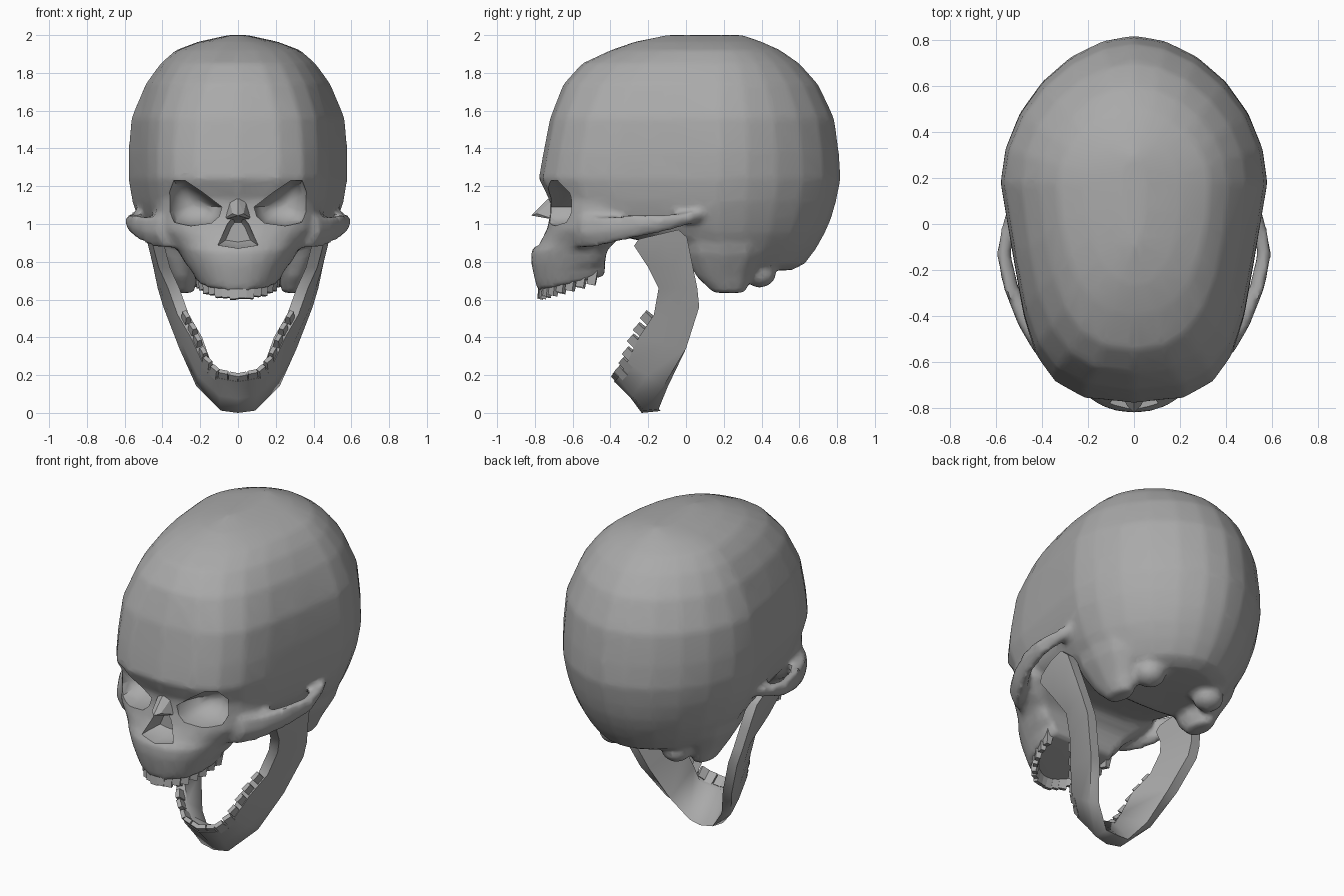
import bpy, bmesh
from math import sin, cos, pi, radians
from mathutils import Vector, Matrix

if "Cube" in bpy.data.objects:
    bpy.data.objects.remove(bpy.data.objects["Cube"])

bone = bpy.data.materials.new("bone_grey")
bone.use_nodes = True
GREY = (0.4, 0.4, 0.4, 1)
bone.diffuse_color = GREY
bone.node_tree.nodes["Principled BSDF"].inputs["Base Color"].default_value = GREY


def make(name, bm):
    bmesh.ops.recalc_face_normals(bm, faces=bm.faces)
    mesh = bpy.data.meshes.new(name)
    bm.to_mesh(mesh)
    bm.free()
    mesh.materials.append(bone)
    ob = bpy.data.objects.new(name, mesh)
    bpy.context.collection.objects.link(ob)
    return ob


def select(*obs):
    bpy.ops.object.select_all(action='DESELECT')
    for ob in obs:
        ob.select_set(True)
    bpy.context.view_layer.objects.active = obs[0]


def smooth(ob, angle=50):
    select(ob)
    bpy.ops.object.shade_smooth_by_angle(angle=radians(angle))


def modify(ob, kind, **settings):
    select(ob)
    mod = ob.modifiers.new(kind.lower(), kind)
    for key, value in settings.items():
        setattr(mod, key, value)
    bpy.ops.object.modifier_apply(modifier=mod.name)


def loft(name, rings):
    """Skin a list of equal-length rings and cap both ends."""
    bm = bmesh.new()
    rows = [[bm.verts.new(p) for p in ring] for ring in rings]
    n = len(rows[0])
    for a, b in zip(rows, rows[1:]):
        for i in range(n):
            j = (i + 1) % n
            bm.faces.new((a[i], a[j], b[j], b[i]))
    bm.faces.new(rows[0])
    bm.faces.new(rows[-1])
    return make(name, bm)


def spow(v, n):
    return (1 if v >= 0 else -1) * abs(v) ** (2 / n)


# Cranium: egg-shaped sections (height, half width, front y, back y)
LEVELS = [(2.0, .05, -.1, .3), (1.965, .21, -.27, .4), (1.92, .33, -.4, .5),
          (1.85, .41, -.55, .6), (1.74, .49, -.65, .7), (1.56, .565, -.72, .785),
          (1.38, .58, -.755, .81), (1.24, .58, -.78, .82), (1.12, .56, -.72, .795),
          (1.03, .53, -.69, .77), (.95, .5, -.42, .735), (.87, .45, -.05, .69),
          (.79, .39, .02, .63), (.755, .3, .07, .56)]


def egg(z, w, yf, yb, count=24):
    yc = .18
    low = min(1, (2 - z) / .5)
    n = 2.2 + .6 * low
    ring = []
    for i in range(count):
        t = 2 * pi * i / count
        if sin(t) < 0:
            f = -spow(sin(t), n)
            pinch = 1 - .09 * low * sin(pi * f)
            ring.append((w * pinch * spow(cos(t), n), yc - (yc - yf) * f, z))
        else:
            ring.append((w * spow(cos(t), 1.85), yc + (yb - yc) * spow(sin(t), 1.85), z))
    return ring


skull = loft("skull", [egg(*lv) for lv in LEVELS])

# Face: rounded front, straight sides (height, half width, front y, centre y, back y)
FACE = [(.64, .22, -.785, -.5, -.43), (.7, .25, -.8, -.5, -.43), (.79, .28, -.82, -.5, -.43),
        (.86, .32, -.82, -.47, -.42), (.9, .37, -.78, -.42, -.38), (.97, .43, -.74, -.38, -.3),
        (1.05, .44, -.72, -.36, -.25), (1.15, .44, -.72, -.35, -.25), (1.24, .43, -.75, -.35, -.25),
        (1.3, .37, -.72, -.35, -.25)]


def muzzle(z, w, yf, yc, yb, count=14):
    n = 2.5 if z > .92 else 2.2
    ring = [(w * .92, yb, z)]
    for i in range(count + 1):
        t = pi * i / count
        ring.append((w * spow(cos(t), n), yc + (yf - yc) * spow(sin(t), n), z))
    ring.append((-w * .92, yb, z))
    if z < .75:
        ring = [(x, y, h + .08 * (y + .8) / .35) for x, y, h in ring]
    return ring


parts = [loft("face", [muzzle(*lv) for lv in FACE])]

# Cheek arches: (x, y, z, height, thickness) along the arch
ARCH = [(.2, -.63, .915, .1, .1), (.37, -.56, .95, .17, .13), (.46, -.44, .96, .16, .09),
        (.535, -.28, .985, .13, .065), (.568, -.13, 1.0, .1, .06), (.54, .02, 1.03, .07, .06),
        (.5, .13, 1.06, .04, .05)]
# Bony points under the skull behind the jaw hinge: (z, x, y, x radius, y radius)
MASTOID = [(.97, .36, .2, .13, .25), (.84, .33, .2, .125, .22), (.72, .3, .2, .085, .15),
           (.635, .285, .23, .055, .09)]
for s in (1, -1):
    parts.append(loft("cheek_arch", [[(s * (x + dx * t), y, z + dz * h) for dx, dz in
                                      ((.4, .5), (.5, 0), (.1, -.5), (-.5, -.35), (-.5, .4))]
                                     for x, y, z, h, t in ARCH]))
    parts.append(loft("mastoid", [[(s * (x + rx * cos(k * pi / 5)), y + ry * sin(k * pi / 5), z)
                                   for k in range(10)] for z, x, y, rx, ry in MASTOID]))
    bm = bmesh.new()
    bmesh.ops.create_icosphere(bm, subdivisions=2, radius=1,
                               matrix=Matrix.Translation((s * .21, .39, .735))
                               @ Matrix.Diagonal((.09, .09, .075, 1)))
    parts.append(make("base_bump", bm))

# Fuse the bones into one softly blended shell
select(skull, *parts)
bpy.ops.object.join()
modify(skull, 'REMESH', mode='VOXEL', voxel_size=.018)
modify(skull, 'SMOOTH', factor=.5, iterations=6)
modify(skull, 'DECIMATE', ratio=.2)


# Eye sockets and nose opening
def bowl(name, outline, depths):
    cx = sum(p[0] for p in outline) / len(outline)
    cz = sum(p[1] for p in outline) / len(outline)
    return loft(name, [[(cx + (x - cx) * s, y, cz + (z - cz) * s) for x, z in outline]
                       for y, s in depths])


SOCKET = [(.085, 1.09), (.19, 1.17), (.28, 1.23), (.34, 1.23), (.37, 1.17),
          (.37, 1.06), (.34, 1.005), (.25, .99), (.14, 1.005), (.1, 1.04)]
NOSE = [(-.11, .885), (-.06, 1.0), (-.03, 1.04), (.03, 1.04), (.06, 1.0), (.11, .885), (0, .868)]
SOCKET_DEPTHS = [(-1, 1), (-.68, 1), (-.62, .95), (-.56, .78), (-.52, .48), (-.505, .15)]
cutters = [bowl("socket_cutter", [(s * x, z) for x, z in SOCKET], SOCKET_DEPTHS) for s in (1, -1)]
cutters.append(bowl("nose_cutter", NOSE, [(-1, 1), (-.72, .95), (-.66, .6)]))
for cutter in cutters:
    modify(skull, 'BOOLEAN', operation='DIFFERENCE', solver='EXACT', object=cutter)
    bpy.data.objects.remove(cutter)
skull.data.materials.clear()
skull.data.materials.append(bone)
smooth(skull, 45)

# Nasal bone
half = [(.05, -.66, 1.16), (.085, -.68, 1.02), (.03, -.79, 1.055)]
bm = bmesh.new()
for p in half + [(-x, y, z) for x, y, z in half] + [(0, -.82, 1.045), (0, -.735, 1.13)]:
    bm.verts.new(p)
bmesh.ops.convex_hull(bm, input=bm.verts)
make("nasal_bone", bm)

# Lower jaw: upper edge, lower edge and sideways share of the thickness
JAW = [((0, -.38, .165), (0, -.235, .0), 0), ((.11, -.36, .185), (.09, -.225, .012), .2),
       ((.19, -.31, .27), (.22, -.12, .14), .75), ((.25, -.25, .4), (.31, 0, .34), 1),
       ((.32, -.17, .52), (.395, .07, .56), 1), ((.37, -.145, .66), (.425, .06, .66), 1),
       ((.42, -.2, .77), (.45, .035, .78), 1), ((.45, -.275, .885), (.485, .005, .93), 1),
       ((.46, -.25, .92), (.495, -.04, .97), 1)]


def station(up, low, a, s):
    up, low = Vector(up), Vector(low)
    inward = Vector((-.06 * a, .1 * (1 - a), .01 * (1 - a)))
    mid = up.lerp(low, .55) + inward * (.1 * (1 - a) - .2 * a)
    ring = (up, mid, low, low + inward, up + inward)
    return [(s * p.x, p.y, p.z) for p in ring]


jaw_rings = [station(*st, -1) for st in JAW[:0:-1]] + [station(*st, 1) for st in JAW]
smooth(loft("lower_jaw", jaw_rings), 60)


# Teeth: slightly tapered blocks along each row
def teeth(name, places, size):
    bm = bmesh.new()
    for k, (pos, along, out) in enumerate(places):
        along = (along - out * along.dot(out)).normalized()
        rot = Matrix((along, out.cross(along), out)).transposed().to_4x4()
        tall = size[2] * (1 + .12 * (k % 2))
        new = bmesh.ops.create_cube(bm, size=1)["verts"]
        for v in new:
            if v.co.z > 0:
                v.co.y *= .6
        bmesh.ops.transform(bm, verts=new, matrix=Matrix.Translation(pos) @ rot
                            @ Matrix.Diagonal((size[0], size[1], tall, 1)))
    make(name, bm)


upper = []
for k in range(16):
    t = radians(-82 + 164 * k / 15)
    y = -.45 - .315 * cos(t)
    upper.append((Vector((.21 * sin(t), y, .635 + .1 * (y + .8) / .35)),
                  Vector((cos(t), sin(t), 0)), Vector((0, -.2, -1)).normalized()))
teeth("upper_teeth", upper, (.045, .045, .08))

lower = []
for s in (1, -1):
    for k in range(8):
        i, f = divmod((k + .4) / 8 * 4, 1)
        a, b = Vector(JAW[int(i)][0]), Vector(JAW[int(i) + 1][0])
        share = JAW[int(i)][2]
        pos = a.lerp(b, f) + Vector((-.025 * share, .02 * (1 - share) - .005, .015))
        along = b - a
        pos.x, along.x = pos.x * s, along.x * s
        lower.append((pos, along, Vector((0, -.75, .66)).normalized()))
teeth("lower_teeth", lower, (.05, .04, .065))
